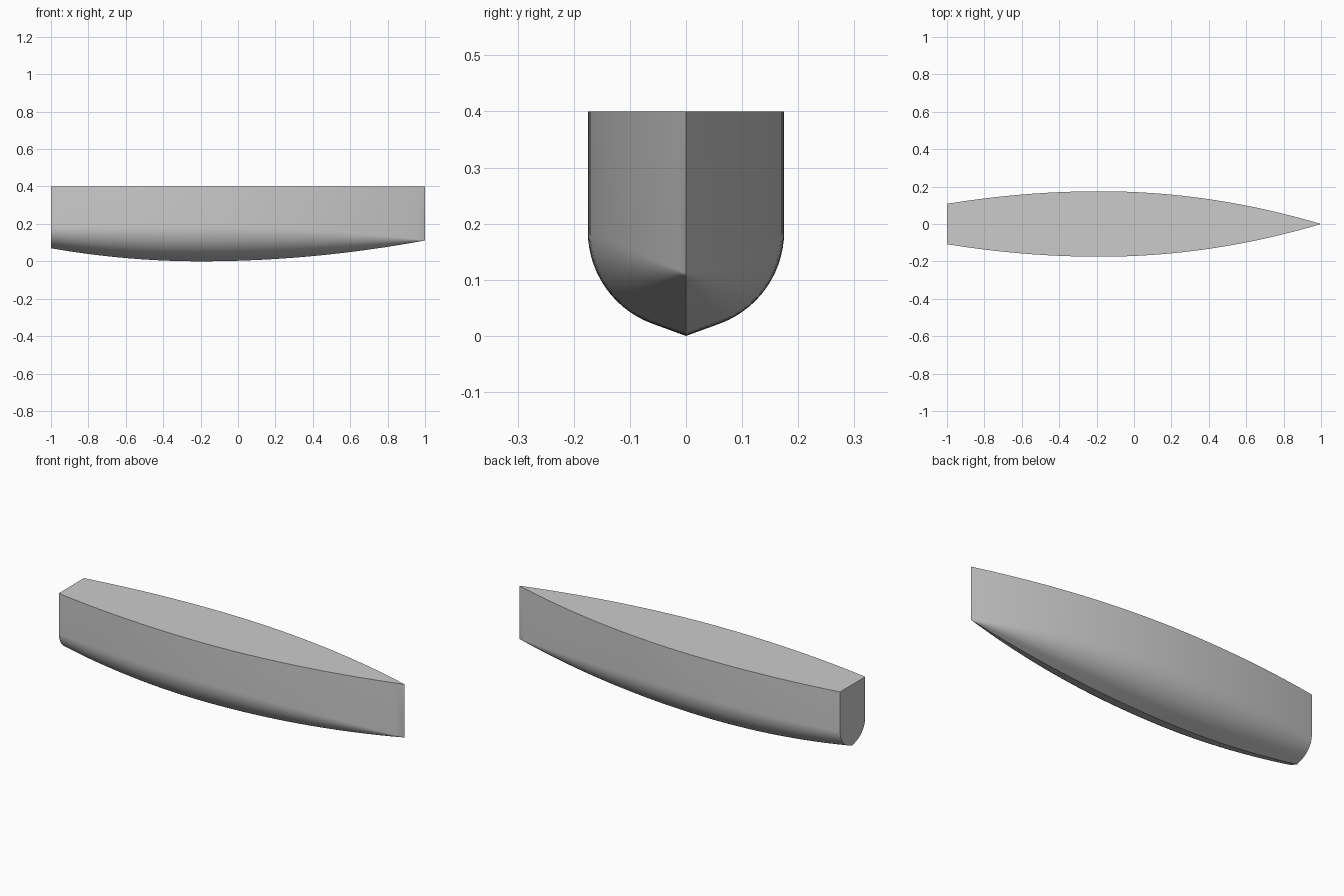
import bpy
import bmesh
import math

cube = bpy.data.objects.get("Cube")
if cube:
    bpy.data.objects.remove(cube, do_unlink=True)

STATIONS = 48
ARC_STEPS = 14
DECK_Z = 0.4
MAX_HALF_BEAM = 0.175
DEADRISE = math.radians(20)


def half_beam(x):
    # Widest a little aft of the middle, closing to a point at the bow
    t = x + 0.18
    if t < 0:
        return MAX_HALF_BEAM - 0.1 * t * t
    return MAX_HALF_BEAM * (1 - (t / 1.18) ** 2)


def keel_height(x):
    t = x + 0.2
    return t * t * (0.109 if t < 0 else 0.0775)


def half_section(x):
    # Straight V bottom, tangent round bilge, then an upright side
    b, keel = half_beam(x), keel_height(x)
    centre = keel + b / math.cos(DEADRISE)
    points = [(0, keel)]
    for i in range(ARC_STEPS + 1):
        a = DEADRISE + (math.pi / 2 - DEADRISE) * i / ARC_STEPS
        points.append((b * math.sin(a), centre - b * math.cos(a)))
    points.append((b, DECK_Z))
    return points


# Loft the hull skin from stern to bow
bm = bmesh.new()
rings = []
for s in range(STATIONS + 1):
    x = -1 + 2 * s / STATIONS
    half = half_section(x)
    outline = [(-y, z) for y, z in reversed(half)] + half[1:]
    rings.append([bm.verts.new((x, y, z)) for y, z in outline])
for a, b in zip(rings, rings[1:]):
    for i in range(len(a) - 1):
        bm.faces.new((a[i], b[i], b[i + 1], a[i + 1]))
    # Deck strip between the two sides
    bm.faces.new((a[-1], b[-1], b[0], a[0]))

# Flat transom at the stern
bm.faces.new(rings[0])

# Merge the bow section into a single upright stem
bmesh.ops.remove_doubles(bm, verts=bm.verts, dist=0.0001)
bmesh.ops.recalc_face_normals(bm, faces=bm.faces)

mesh = bpy.data.meshes.new("hull")
bm.to_mesh(mesh)
bm.free()
hull = bpy.data.objects.new("hull", mesh)
bpy.context.collection.objects.link(hull)

# Plain grey finish
grey = bpy.data.materials.new("light grey")
grey.use_nodes = True
colour = (0.6, 0.6, 0.6, 1)
grey.diffuse_color = colour
grey.node_tree.nodes["Principled BSDF"].inputs["Base Color"].default_value = colour
mesh.materials.append(grey)

# Smooth skin with crisp keel, stem, transom and deck edges
bpy.ops.object.select_all(action="DESELECT")
hull.select_set(True)
bpy.context.view_layer.objects.active = hull
bpy.ops.object.shade_smooth_by_angle(angle=math.radians(30))
